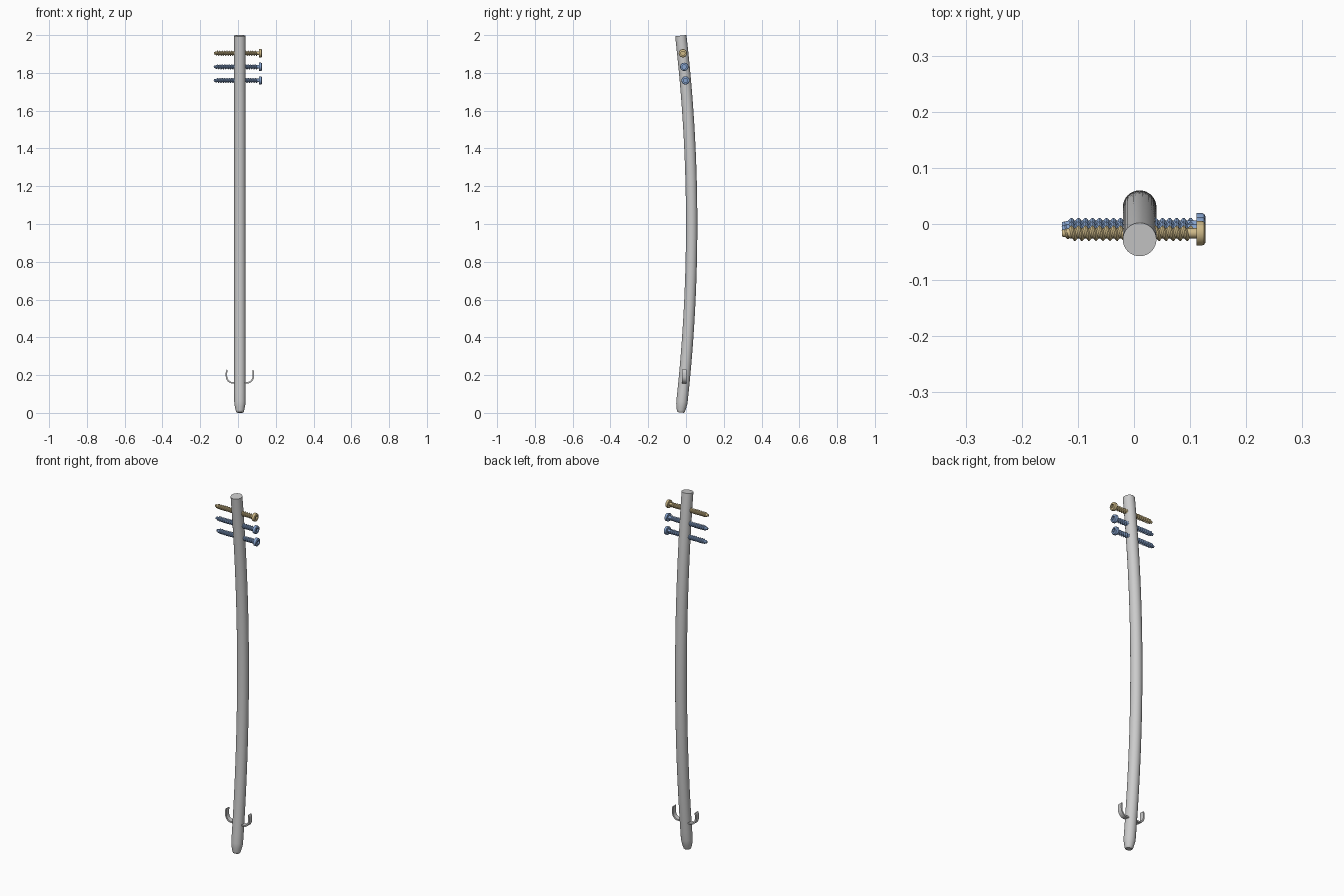
import bpy, bmesh, math
from mathutils import Vector

if "Cube" in bpy.data.objects:
    bpy.data.objects.remove(bpy.data.objects["Cube"])

CX = 0.01  # rod axis in x


def bow(z):
    """Forward/back bow of the rod axis."""
    return 0.03 - 0.058 * (z - 1.0) ** 2


def finish(name, bm, mat=None, angle=35):
    bmesh.ops.recalc_face_normals(bm, faces=bm.faces)
    me = bpy.data.meshes.new(name)
    bm.to_mesh(me)
    bm.free()
    ob = bpy.data.objects.new(name, me)
    bpy.context.collection.objects.link(ob)
    if mat:
        me.materials.append(mat)
    bpy.ops.object.select_all(action='DESELECT')
    ob.select_set(True)
    bpy.context.view_layer.objects.active = ob
    bpy.ops.object.shade_smooth_by_angle(angle=math.radians(angle))
    return ob


def loft(bm, rings):
    """Skin a list of closed point rings and cap both ends."""
    loops = [[bm.verts.new(p) for p in r] for r in rings]
    n = len(loops[0])
    for a, b in zip(loops, loops[1:]):
        for i in range(n):
            j = (i + 1) % n
            bm.faces.new((a[i], a[j], b[j], b[i]))
    bm.faces.new(loops[0][::-1])
    bm.faces.new(loops[-1])


def material(name, color):
    m = bpy.data.materials.new(name)
    m.diffuse_color = color
    m.use_nodes = True
    m.node_tree.nodes["Principled BSDF"].inputs["Base Color"].default_value = m.diffuse_color
    return m


# Bowed rod with tapered tip
def rod_ring(z, r, n=32):
    s = -0.116 * (z - 1.0)
    u = Vector((0, 1, -s)).normalized()
    c = Vector((CX, bow(z), z))
    return [c + Vector((r * math.cos(a), 0, 0)) + u * r * math.sin(a)
            for a in (2 * math.pi * i / n for i in range(n))]


sections = [(0.002, 0.017), (0.006, 0.0205), (0.014, 0.0225), (0.03, 0.0262),
            (0.045, 0.029), (0.06, 0.03)]
sections += [(0.06 + (1.997 - 0.06) * i / 40, 0.03) for i in range(1, 41)]
bm = bmesh.new()
loft(bm, [rod_ring(z, r) for z, r in sections])
finish("rod", bm)


# Threaded locking screws with hex-socket heads
def screw(name, z, mat):
    y = bow(z) + 0.001
    n = 24
    core, crest, pitch = 0.009, 0.0135, 0.0125

    def ring(x, r, hexed=False):
        pts = []
        for i in range(n):
            a = 2 * math.pi * i / n
            rr = r
            if hexed:
                rr = r * math.cos(math.pi / 6) / math.cos(a % (math.pi / 3) - math.pi / 6)
            pts.append(Vector((x, y + rr * math.cos(a), z + rr * math.sin(a))))
        return pts

    bm = bmesh.new()
    # shank, head and socket in one profile
    profile = [(-0.128, 0.006), (-0.114, core), (0.111, core), (0.111, 0.022),
               (0.121, 0.022), (0.125, 0.0205), (0.127, 0.017)]
    loft(bm, [ring(x, r) for x, r in profile]
         + [ring(0.127, 0.012, True), ring(0.117, 0.012, True)])
    # helical thread, fading in at the tip
    x0, x1 = -0.124, 0.102
    total = int((x1 - x0) / pitch * n)
    strips = []
    for k in range(total + 1):
        a = 2 * math.pi * k / n
        x = x0 + pitch * k / n
        t = min(1.0, 0.5 + 0.5 * k / n)
        row = []
        for dx, r in ((-0.45, core - 0.001), (-0.1, crest), (0.1, crest), (0.45, core - 0.001)):
            r *= t
            row.append(bm.verts.new((x + dx * pitch, y + r * math.cos(a), z + r * math.sin(a))))
        strips.append(row)
    for p, q in zip(strips, strips[1:]):
        for i in range(3):
            bm.faces.new((p[i], p[i + 1], q[i + 1], q[i]))
    bm.faces.new(strips[0])
    bm.faces.new(strips[-1][::-1])
    finish(name, bm, mat, 30)


gold = material("gold", (0.62, 0.49, 0.25, 1))
blue = material("blue", (0.24, 0.37, 0.62, 1))
screw("upper_screw", 1.904, gold)
screw("middle_screw", 1.832, blue)
screw("lower_screw", 1.76, blue)


# Curved flat hooks on both sides of the tip: straight root, arc, upright end
def hook(name, side):
    path = [(0.015, 0.160), (0.03, 0.160)]
    for i in range(11):
        a = math.radians(-90 + 90 * i / 10)
        path.append((0.040 + 0.031 * math.cos(a), 0.195 + 0.035 * math.sin(a)))
    path += [(0.0715, 0.21), (0.070, 0.22), (0.068, 0.228)]
    y, w = bow(0.18), 0.0125
    rings = []
    for i, p in enumerate(path):
        a, b = path[max(i - 1, 0)], path[min(i + 1, len(path) - 1)]
        t = Vector((b[0] - a[0], b[1] - a[1])).normalized()
        h = 0.002 if i == len(path) - 1 else 0.004
        rings.append([Vector((CX + side * (p[0] - t.y * s * h), y + v * w, p[1] + t.x * s * h))
                      for s, v in ((-1, -1), (1, -1), (1, 1), (-1, 1))])
    bm = bmesh.new()
    loft(bm, rings)
    finish(name, bm)


for label, side in (("left_hook", -1), ("right_hook", 1)):
    hook(label, side)
